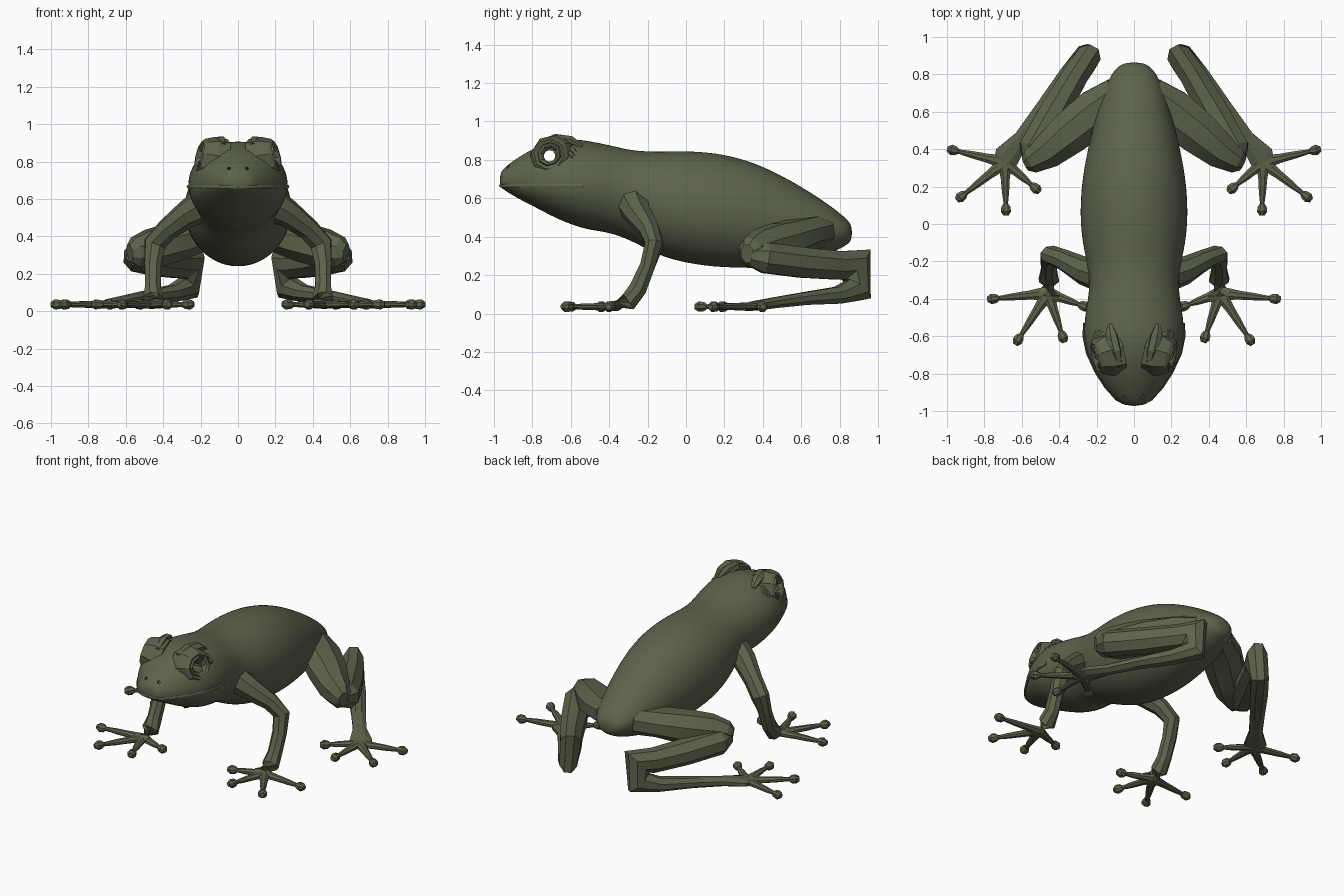
import bpy, bmesh, math
from mathutils import Vector

cube = bpy.data.objects.get("Cube")
if cube:
    bpy.data.objects.remove(cube, do_unlink=True)

# One olive skin colour for the whole animal
skin = bpy.data.materials.new("olive_skin")
skin.use_nodes = True
skin.diffuse_color = (0.11, 0.125, 0.072, 1)
bsdf = skin.node_tree.nodes["Principled BSDF"]
bsdf.inputs["Base Color"].default_value = skin.diffuse_color
bsdf.inputs["Roughness"].default_value = 0.8


def loft(name, rings, mirror=True):
    """Skin a list of equal-sized rings of points and cap both ends."""
    bm = bmesh.new()
    loops = [[bm.verts.new(p) for p in ring] for ring in rings]
    n = len(loops[0])
    for a, b in zip(loops, loops[1:]):
        for i in range(n):
            j = (i + 1) % n
            bm.faces.new((a[i], a[j], b[j], b[i]))
    bm.faces.new(loops[0][::-1])
    bm.faces.new(loops[-1])
    bmesh.ops.recalc_face_normals(bm, faces=bm.faces[:])
    mesh = bpy.data.meshes.new(name)
    bm.to_mesh(mesh)
    bm.free()
    obj = bpy.data.objects.new(name, mesh)
    bpy.context.collection.objects.link(obj)
    mesh.materials.append(skin)
    if mirror:
        obj.modifiers.new("Mirror", "MIRROR")
    return obj


def limb(name, points, side, sides=8, axis=None):
    """Tube through (x, y, z, half width along side, half height)."""
    pos = [Vector(p[:3]) for p in points]
    rings = []
    for k, p in enumerate(points):
        if axis:
            t = Vector(axis).normalized()
        else:
            t = Vector()
            if k:
                t += (pos[k] - pos[k - 1]).normalized()
            if k < len(pos) - 1:
                t += (pos[k + 1] - pos[k]).normalized()
            t.normalize()
        u = Vector(side)
        u = (u - t * u.dot(t)).normalized()
        v = t.cross(u)
        angles = [math.tau * (i + 0.5) / sides for i in range(sides)]
        rings.append([pos[k] + u * p[3] * math.cos(a) + v * p[4] * math.sin(a) for a in angles])
    return loft(name, rings)


def activate(obj):
    bpy.ops.object.select_all(action="DESELECT")
    obj.select_set(True)
    bpy.context.view_layer.objects.active = obj


def smooth(obj, angle):
    activate(obj)
    bpy.ops.object.shade_smooth_by_angle(angle=math.radians(angle))


def apply_all(obj):
    activate(obj)
    for m in list(obj.modifiers):
        bpy.ops.object.modifier_apply(modifier=m.name)


# Body and head: y, top, bottom, half width, height of widest point
stations = [
    (-.97, .72, .66, .05, .69), (-.95, .76, .645, .09, .68),
    (-.88, .81, .60, .15, .68), (-.80, .86, .56, .205, .68),
    (-.70, .90, .505, .255, .68), (-.60, .915, .46, .272, .68),
    (-.50, .90, .43, .268, .67), (-.40, .88, .42, .248, .66),
    (-.28, .85, .375, .238, .63), (-.15, .845, .30, .27, .58),
    (0, .852, .257, .293, .55), (.2, .837, .232, .288, .53),
    (.4, .775, .237, .252, .50), (.6, .665, .265, .2, .46),
    (.75, .565, .31, .15, .44), (.83, .50, .35, .105, .43),
    (.865, .46, .38, .05, .42)]
SIDES = 20
rings = []
for y, top, low, w, mid in stations:
    ring = []
    for i in range(SIDES):
        a = math.tau * i / SIDES
        s = math.sin(a)
        ring.append((w * math.cos(a), y, mid + s * (top - mid if s > 0 else mid - low)))
    rings.append(ring)
body = loft("body", rings, mirror=False)
body.modifiers.new("Smooth", "SUBSURF").levels = 2
apply_all(body)

# Eye mounds with a recessed faceted socket
out = Vector((.92, -.24, .22)).normalized()
centre = Vector((.08, -.68, .80))
profile = [(0, .125), (.07, .12), (.12, .098), (.135, .082), (.125, .066),
           (.138, .06), (.13, .048), (.11, .036)]
eyes = limb("eye_mounds", [(*(centre + out * d), r, r) for d, r in profile], (0, 1, .2), 8, out)
apply_all(eyes)

# Pupil opening through the head, and shallow nostril pits
def cut(target, location, radius, depth, direction):
    bpy.ops.mesh.primitive_cylinder_add(vertices=10, radius=radius, depth=depth, location=location)
    cutter = bpy.context.object
    cutter.rotation_euler = Vector(direction).to_track_quat("Z", "Y").to_euler()
    cutter.hide_render = True
    m = target.modifiers.new("Cut", "BOOLEAN")
    m.operation, m.object, m.solver = "DIFFERENCE", cutter, "EXACT"
    apply_all(target)
    bpy.data.objects.remove(cutter, do_unlink=True)


for part in (body, eyes):
    cut(part, (0, -.71, .82), .03, 1, (1, 0, 0))
for sx in (-1, 1):
    cut(body, (sx * .05, -.93, .765), .01, .06, (sx * .3, -1, .5))
smooth(body, 35)
smooth(eyes, 12)

# Brow ridges and small skin folds behind the eyes
limb("brow", [(.08, -.76, .885, .02, .015), (.10, -.68, .915, .035, .02),
              (.12, -.60, .905, .035, .02), (.13, -.54, .87, .015, .01)], (1, 0, -.3), 6)
for k in range(2):
    limb("eye_fold", [(.13 + .04 * k, -.63, .87 - .03 * k, .02, .02),
                      (.17 + .03 * k, -.59, .845 - .03 * k, .02, .02),
                      (.21, -.55, .79 - .03 * k, .008, .008)], (1, 0, 1), 6)

# Upper lip running back along the mouth
lip = [(0, -.962), (.05, -.955), (.09, -.935), (.148, -.87), (.2, -.79), (.246, -.69), (.264, -.6), (.262, -.53)]
smooth(limb("lip", [(x, y, .665, .011, .011) for x, y in lip], (0, 0, 1), 6), 60)


# Toes: a tapering shaft ending in a round pad
def foot(name, palm, tips):
    start = Vector(palm)
    for n, (x, y) in enumerate(tips):
        end = Vector((x, y, .036))
        d = (end - start).normalized()
        shape = [(start, .04, .024), (start.lerp(end, .35), .026, .02),
                 (start.lerp(end, .62), .021, .018), (end - d * .035, .013, .013),
                 (end - d * .018, .026, .026), (end + d * .008, .03, .029),
                 (end + d * .03, .015, .015)]
        toe = limb(f"{name}_toe_{n + 1}", [(*p, w, h) for p, w, h in shape],
                   d.cross(Vector((0, 0, 1))), 8)
        smooth(toe, 30)


# Front legs
smooth(limb("front_leg", [
    (.16, -.28, .58, .09, .10), (.27, -.25, .52, .075, .075),
    (.38, -.19, .435, .055, .06), (.445, -.165, .36, .05, .062),
    (.455, -.20, .25, .042, .048), (.455, -.25, .13, .05, .045),
    (.455, -.30, .062, .05, .058), (.46, -.38, .04, .024, .07),
    (.46, -.43, .034, .016, .045)], (0, 1, .35), 8), 15)
foot("front", (.46, -.37, .035), [(.755, -.40), (.62, -.62), (.38, -.605), (.265, -.44)])

# Hind legs: thigh, then shank folded back to the heel and foot below
smooth(limb("thigh", [
    (.08, .70, .43, .10, .09), (.20, .60, .41, .135, .09),
    (.34, .49, .37, .125, .108), (.46, .39, .335, .10, .11),
    (.55, .335, .315, .07, .085), (.58, .32, .31, .04, .05)],
    (.62, .78, 0), 8), 15)
smooth(limb("shank_and_foot", [
    (.54, .34, .30, .06, .06), (.535, .41, .29, .085, .085),
    (.42, .61, .265, .085, .085), (.31, .80, .25, .075, .08),
    (.25, .885, .255, .07, .115), (.265, .895, .125, .06, .085),
    (.35, .79, .095, .06, .048), (.48, .62, .078, .05, .036),
    (.60, .46, .056, .045, .03), (.68, .36, .04, .075, .026),
    (.71, .31, .034, .05, .018)], (.85, .5, 0), 8), 15)
foot("hind", (.69, .33, .036), [(.97, .395), (.925, .145), (.685, .075), (.525, .19)])
